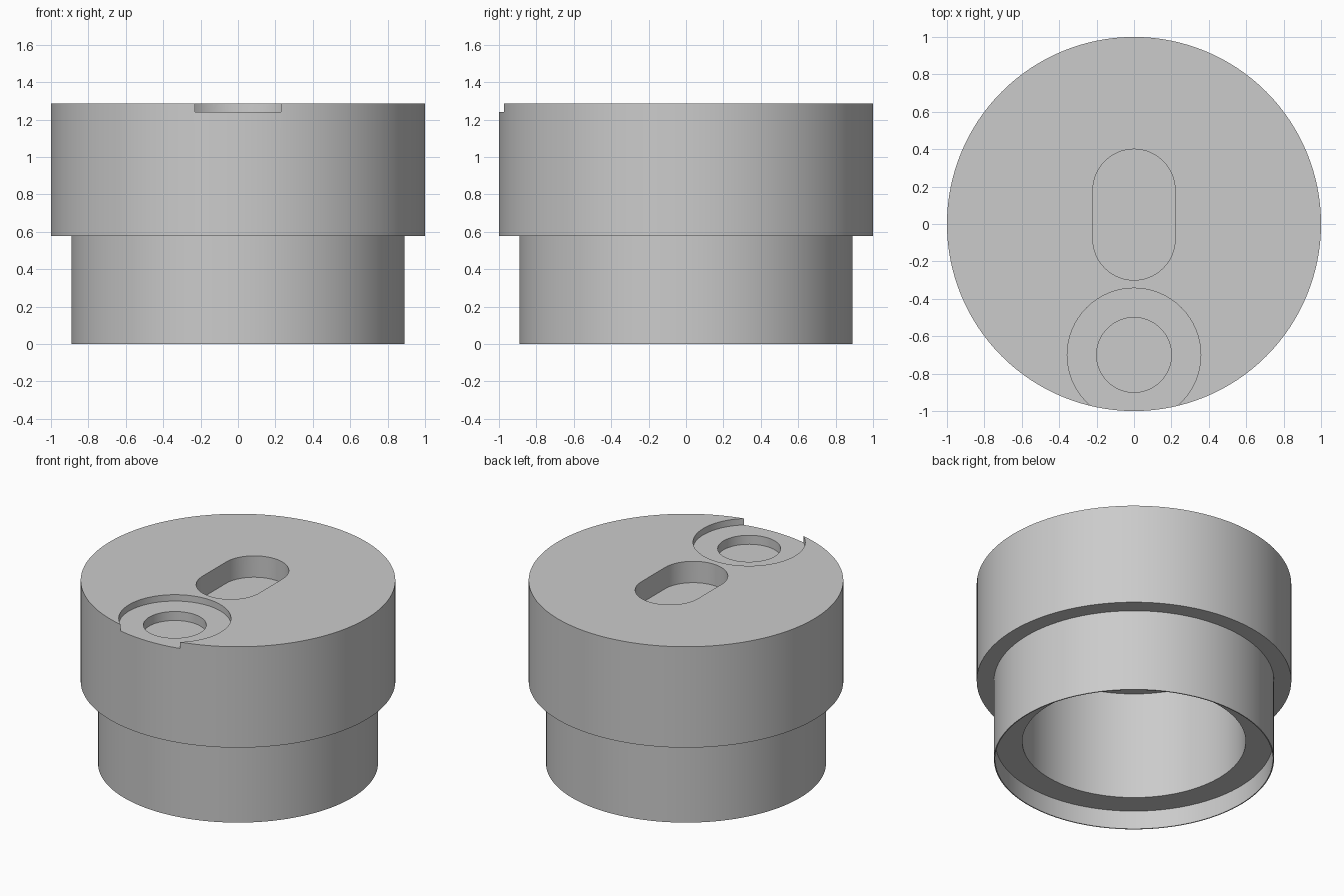
import bpy, bmesh, math
from mathutils import Vector

if "Cube" in bpy.data.objects:
    bpy.data.objects.remove(bpy.data.objects["Cube"], do_unlink=True)

SEGMENTS = 128
TOP = 1.285

grey = bpy.data.materials.new("plain grey")
grey.use_nodes = True
colour = (0.6, 0.6, 0.6, 1)
grey.diffuse_color = colour
grey.node_tree.nodes["Principled BSDF"].inputs["Base Color"].default_value = colour


def make_object(name, bm):
    bmesh.ops.recalc_face_normals(bm, faces=bm.faces)
    mesh = bpy.data.meshes.new(name)
    bm.to_mesh(mesh)
    bm.free()
    mesh.materials.append(grey)
    obj = bpy.data.objects.new(name, mesh)
    bpy.context.collection.objects.link(obj)
    return obj


def lathe(name, profile):
    bm = bmesh.new()
    verts = [bm.verts.new((r, 0, z)) for r, z in profile]
    edges = [bm.edges.new(pair) for pair in zip(verts, verts[1:])]
    bmesh.ops.spin(bm, geom=verts + edges, cent=(0, 0, 0), axis=(0, 0, 1),
                   angle=math.tau, steps=SEGMENTS)
    bmesh.ops.remove_doubles(bm, verts=bm.verts, dist=0.0001)
    return make_object(name, bm)


def pocket_cutter(name, y_back, y_front, radius, floor):
    """Upright prism with rounded ends; a cylinder when both centres match."""
    bm = bmesh.new()
    half = 32
    outline = []
    for start, y in ((0, y_back), (math.pi, y_front)):
        for i in range(half + 1):
            a = start + math.pi * i / half
            outline.append(bm.verts.new((radius * math.cos(a), y + radius * math.sin(a), floor)))
    bmesh.ops.remove_doubles(bm, verts=outline, dist=0.0001)
    face = bm.faces.new([v for v in outline if v.is_valid])
    raised = bmesh.ops.extrude_face_region(bm, geom=[face], use_keep_orig=True)["geom"]
    bmesh.ops.translate(bm, vec=Vector((0, 0, TOP + 0.2 - floor)),
                        verts=[g for g in raised if isinstance(g, bmesh.types.BMVert)])
    obj = make_object(name, bm)
    obj.hide_render = True
    return obj


# Stepped round body with a thin bottom rim and a blind bore
body = lathe("stepped_body", [
    (0, TOP), (1, TOP), (1, 0.577), (0.89, 0.577), (0.89, 0),
    (0.883, 0), (0.883, 0.13), (0.71, 0.13), (0.71, 0.89), (0, 0.89)])

# Slot, shallow round recess breaking the front edge, and its inner hole
cutters = [
    pocket_cutter("slot_cutter", 0.18, -0.08, 0.22, TOP - 0.15),
    pocket_cutter("recess_cutter", -0.7, -0.7, 0.357, 1.24),
    pocket_cutter("hole_cutter", -0.7, -0.7, 0.2, 1.177)]

bpy.context.view_layer.objects.active = body
body.select_set(True)
for cutter in cutters:
    mod = body.modifiers.new(cutter.name, 'BOOLEAN')
    mod.operation = 'DIFFERENCE'
    mod.solver = 'EXACT'
    mod.object = cutter
    bpy.ops.object.modifier_apply(modifier=mod.name)
    bpy.data.objects.remove(cutter, do_unlink=True)

bpy.ops.object.shade_smooth_by_angle(angle=math.radians(30))
